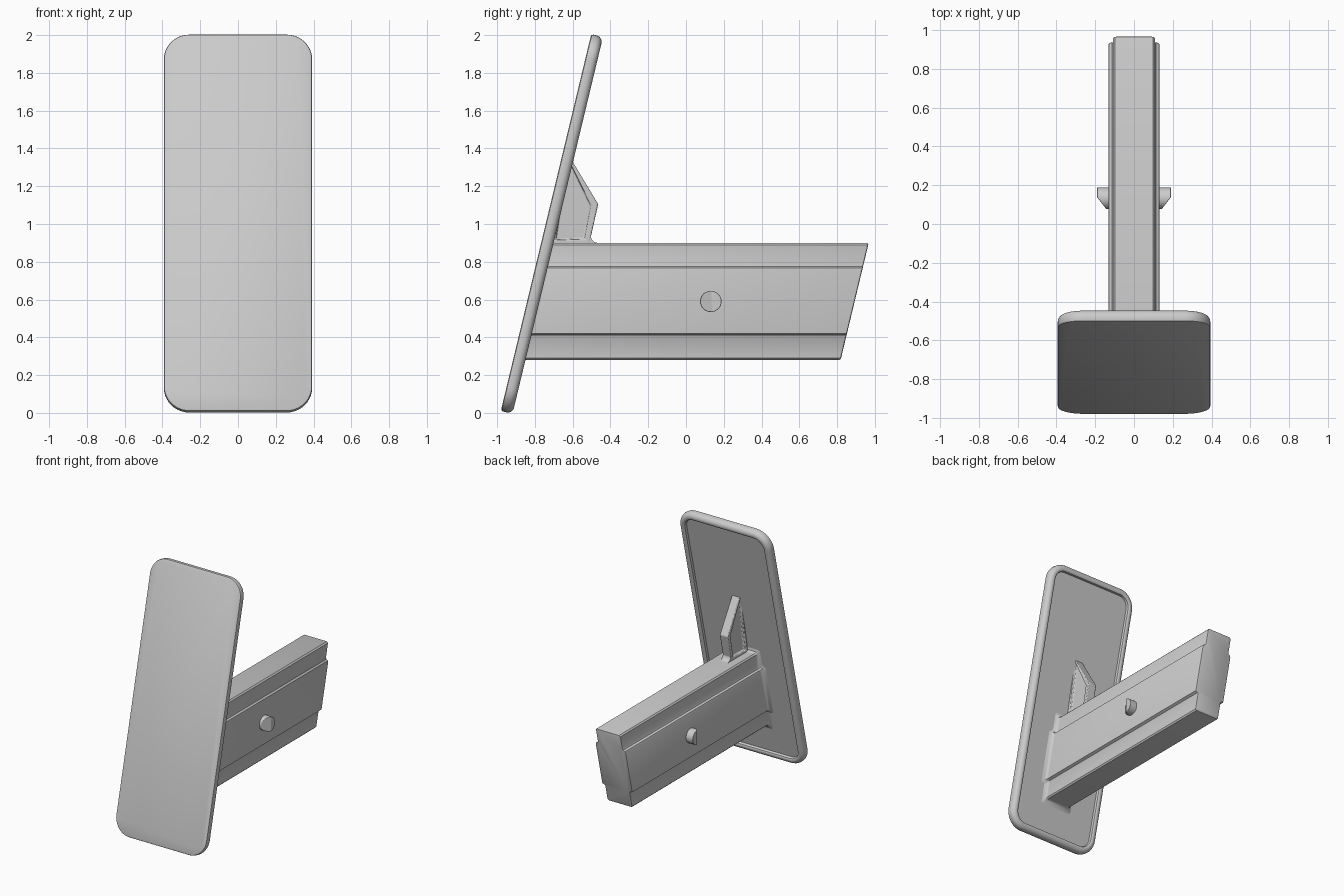
import bpy, bmesh, math
from mathutils import Matrix, Vector

cube = bpy.data.objects.get("Cube")
if cube:
    bpy.data.objects.remove(cube, do_unlink=True)

TILT = math.radians(13.5)
SLOPE = math.tan(TILT)

grey = bpy.data.materials.new("plain_grey")
grey.use_nodes = True
grey.diffuse_color = (0.6, 0.6, 0.6, 1)
grey.node_tree.nodes["Principled BSDF"].inputs["Base Color"].default_value = (0.6, 0.6, 0.6, 1)


def finish(name, bm, bevel=0):
    """Turn a bmesh into a shaded grey object."""
    bmesh.ops.recalc_face_normals(bm, faces=bm.faces[:])
    mesh = bpy.data.meshes.new(name)
    bm.to_mesh(mesh)
    bm.free()
    mesh.materials.append(grey)
    obj = bpy.data.objects.new(name, mesh)
    bpy.context.collection.objects.link(obj)
    bpy.ops.object.select_all(action='DESELECT')
    obj.select_set(True)
    bpy.context.view_layer.objects.active = obj
    bpy.ops.object.shade_smooth_by_angle(angle=math.radians(32))
    if bevel:
        mod = obj.modifiers.new("soft_edges", 'BEVEL')
        mod.width, mod.segments = bevel, 2
        mod.limit_method = 'ANGLE'
    return obj


def loft(rings):
    """Skin a list of equal closed rings and cap both ends."""
    bm = bmesh.new()
    loops = [[bm.verts.new(p) for p in ring] for ring in rings]
    n = len(loops[0])
    for a, b in zip(loops, loops[1:]):
        for i in range(n):
            j = (i + 1) % n
            bm.faces.new((a[i], a[j], b[j], b[i]))
    bm.faces.new(loops[0])
    bm.faces.new(loops[-1])
    return bm


def rounded_ring(inset, depth, hx=0.393, hz=1.026, radius=0.135, steps=10):
    """Rounded rectangle in the plate's own plane."""
    pts = []
    r = radius - inset
    for k, (sx, sz) in enumerate(((1, 1), (-1, 1), (-1, -1), (1, -1))):
        for i in range(steps + 1):
            a = (k + i / steps) * math.pi / 2
            pts.append((sx * (hx - radius) + r * math.cos(a), depth,
                        sz * (hz - radius) + r * math.sin(a)))
    return pts


# Tilted plate: narrow front chamfer, round back rim, recessed back panel
T = 0.064
section = [(0.012, 0), (0.003, 0.004), (0, 0.012)]
for i in range(7):
    a = i / 6 * math.pi / 2
    section.append((0.034 * (1 - math.cos(a)), 0.03 + 0.034 * math.sin(a)))
section += [(0.042, T - 0.001), (0.050, T - 0.006), (0.054, T - 0.024)]
bm = loft([rounded_ring(inset, d - T / 2) for inset, d in section])
bm.transform(Matrix.Translation((0, -0.71, 1.0)) @ Matrix.Rotation(-TILT, 4, 'X'))
finish("tilted_plate", bm)

# Beam: stepped cross-section swept back, with a flared root and sheared end
half = [(0.098, 0.28), (0.108, 0.29), (0.108, 0.405), (0.112, 0.412), (0.132, 0.420),
        (0.132, 0.757), (0.128, 0.768), (0.113, 0.776), (0.108, 0.790),
        (0.108, 0.890), (0.098, 0.90)]
profile = half + [(-x, z) for x, z in reversed(half)]
MID = 0.59


def beam_ring(y, grow):
    ring = []
    for x, z in profile:
        z = MID + (z - MID) * (1 + grow / 0.31)
        ring.append((x * (1 + grow / 0.12), y + SLOPE * (z - MID), z))
    return ring


ROOT, FLARE = -0.802, 0.035
rings = [beam_ring(ROOT - 0.01, FLARE)]
for i in range(7):
    a = i / 6 * math.pi / 2
    rings.append(beam_ring(ROOT + FLARE * math.sin(a), FLARE * math.cos(a) ** 2
                           if i in (0, 6) else FLARE * (1 - math.sqrt(1 - (1 - math.sin(a)) ** 2))))
rings += [beam_ring(0.883, 0), beam_ring(0.890, -0.003), beam_ring(0.893, -0.010)]
finish("beam", loft(rings))


def side_prism(points, width):
    """Extrude a (y, z) outline symmetrically across x."""
    return loft([[(s * width, y, z) for y, z in points] for s in (-1, 1)])


# Gusset standing on the beam, with a pocket sunk in each side
bm = side_prism([(-0.63, 1.38), (-0.465, 1.105), (-0.513, 0.89), (-0.72, 0.89)], 0.035)
bm.normal_update()
bmesh.ops.recalc_face_normals(bm, faces=bm.faces[:])
for face in [f for f in bm.faces if abs(f.normal.x) > 0.9]:
    bmesh.ops.inset_region(bm, faces=[face], thickness=0.037, depth=0)
    bmesh.ops.inset_region(bm, faces=[face], thickness=0.006, depth=-0.02)
finish("gusset", bm, 0.008)

# Small fillet where the gusset meets the beam
curve = [(-0.466 - 0.038 * math.sin(a), 0.938 - 0.038 * math.cos(a))
         for a in (i / 6 * math.pi / 2 for i in range(7))]
finish("gusset_fillet", side_prism(curve + [(-0.53, 0.938), (-0.53, 0.895), (-0.466, 0.895)], 0.034))

# Round latch button with a ramped face on each side
for side, label in ((1, "left"), (-1, "right")):
    bm = bmesh.new()
    bmesh.ops.create_cone(bm, cap_ends=True, segments=40, radius1=0.056, radius2=0.056, depth=0.09,
                          matrix=Matrix.Translation((0.145, 0.132, MID)) @ Matrix.Rotation(math.pi / 2, 4, 'Y'))
    cut = bmesh.ops.bisect_plane(bm, geom=bm.verts[:] + bm.edges[:] + bm.faces[:],
                                 plane_co=Vector((0.19, 0.138, MID)),
                                 plane_no=Vector((0.055, -0.042, 0)), clear_outer=True)
    bmesh.ops.holes_fill(bm, edges=[e for e in bm.edges if e.is_boundary], sides=0)
    if side < 0:
        bmesh.ops.scale(bm, vec=(-1, 1, 1), verts=bm.verts[:])
    finish(label + "_latch_button", bm, 0.005)
